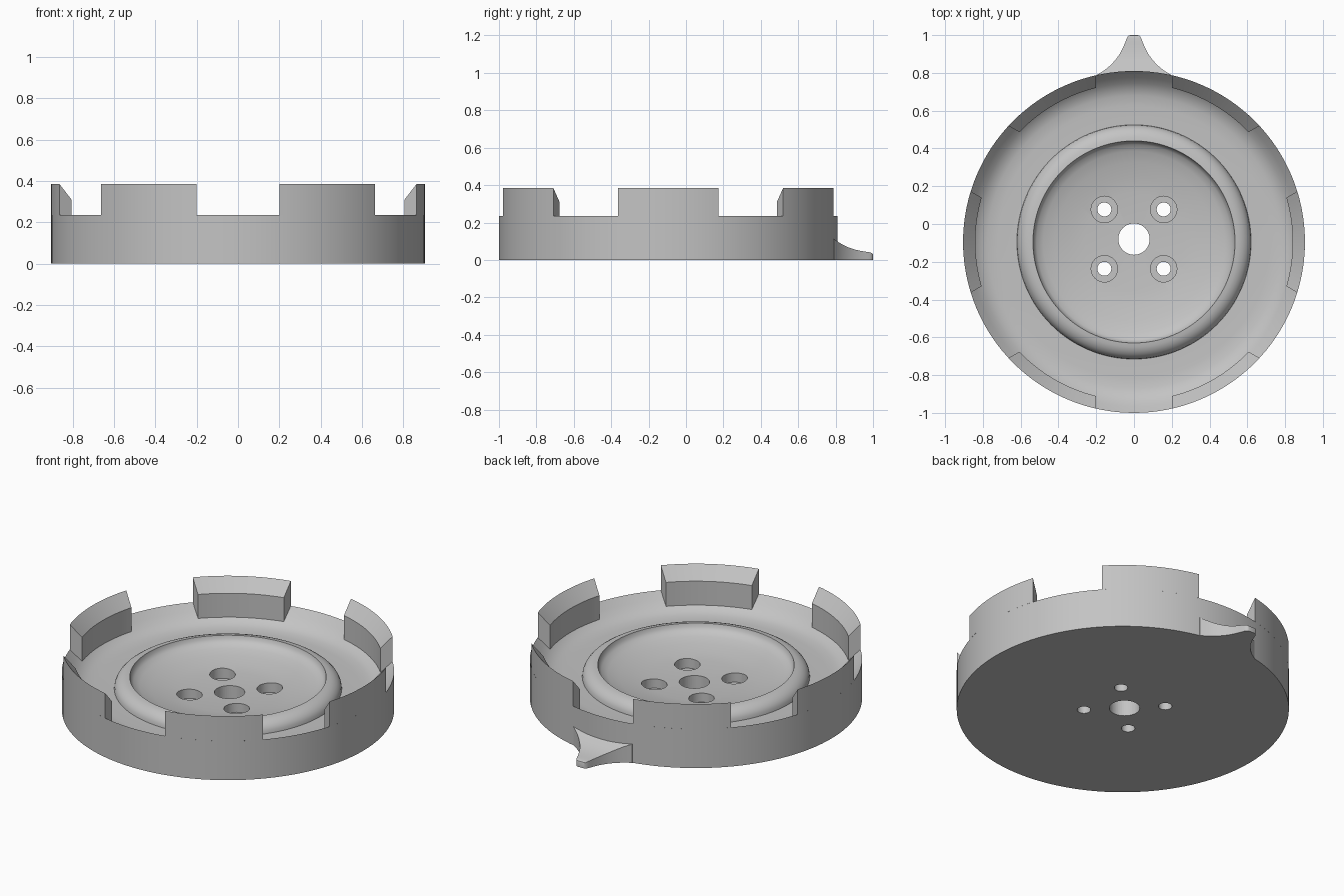
import bpy, bmesh
from math import sin, cos, asin, pi, radians

if "Cube" in bpy.data.objects:
    bpy.data.objects.remove(bpy.data.objects["Cube"])

CY = -0.095      # centre of the round body
R = 0.905        # outer radius
HOLE_Y = -0.08   # centre of the hole pattern

grey = bpy.data.materials.new("plain grey")
grey.use_nodes = True
grey.diffuse_color = (0.55, 0.55, 0.55, 1)
grey.node_tree.nodes["Principled BSDF"].inputs["Base Color"].default_value = (0.55, 0.55, 0.55, 1)


def finish(name, bm):
    bmesh.ops.remove_doubles(bm, verts=bm.verts, dist=1e-5)
    bmesh.ops.recalc_face_normals(bm, faces=bm.faces)
    mesh = bpy.data.meshes.new(name)
    bm.to_mesh(mesh)
    bm.free()
    mesh.materials.append(grey)
    obj = bpy.data.objects.new(name, mesh)
    bpy.context.collection.objects.link(obj)
    return obj


def smooth(obj):
    bpy.ops.object.select_all(action='DESELECT')
    obj.select_set(True)
    bpy.context.view_layer.objects.active = obj
    bpy.ops.object.shade_smooth_by_angle(angle=radians(30))


def lathe(name, profile, centre, steps):
    bm = bmesh.new()
    verts = [bm.verts.new((r, 0, z)) for r, z in profile]
    edges = [bm.edges.new(pair) for pair in zip(verts, verts[1:])]
    bmesh.ops.spin(bm, geom=verts + edges, cent=(0, 0, 0), axis=(0, 0, 1),
                   angle=2 * pi, steps=steps)
    bmesh.ops.translate(bm, verts=bm.verts, vec=(centre[0], centre[1], 0))
    return finish(name, bm)


def bridge_rings(bm, rings):
    # skin successive closed sections and cap both ends
    loops = [[bm.verts.new(p) for p in ring] for ring in rings]
    for a, b in zip(loops, loops[1:]):
        for i in range(len(a)):
            j = (i + 1) % len(a)
            bm.faces.new((a[i], a[j], b[j], b[i]))
    bm.faces.new(loops[0])
    bm.faces.new(loops[-1])


# Round body: outer wall, bowl slope, moat, rounded ring and shallow dish
slope = [(R, 0), (R, 0.235), (0.87, 0.195), (0.84, 0.166), (0.81, 0.147),
         (0.775, 0.135), (0.72, 0.131), (0.62, 0.13)]
ring = [(0.535 + 0.085 * cos(t * pi / 12), 0.13 + 0.07 * sin(t * pi / 12)) for t in range(1, 7)]
dish = [(0.53, 0.18), (0.515, 0.163), (0.48, 0.147), (0.42, 0.132),
        (0.34, 0.116), (0.26, 0.106), (0, 0.1)]
body = lathe("round_body", [(0, 0)] + slope + ring + dish, (0, CY), 128)

# Centre bore and four counterbored screw holes
cutters = [lathe("centre_bore", [(0, -0.1), (0.083, -0.1), (0.083, 0.4), (0, 0.4)], (0, HOLE_Y), 48)]
for sx in (-1, 1):
    for sy in (-1, 1):
        cutters.append(lathe("screw_hole_cutter",
                             [(0, -0.1), (0.037, -0.1), (0.037, 0.05), (0.07, 0.05), (0.07, 0.4), (0, 0.4)],
                             (sx * 0.157, HOLE_Y + sy * 0.157), 32))
bpy.context.view_layer.objects.active = body
for cutter in cutters:
    cutter.hide_render = True
    mod = body.modifiers.new("hole", 'BOOLEAN')
    mod.operation, mod.solver, mod.object = 'DIFFERENCE', 'EXACT', cutter
    bpy.ops.object.modifier_apply(modifier=mod.name)
    bpy.data.objects.remove(cutter)
smooth(body)

# Six rim teeth, separated by straight parallel-sided slots
section = [(R, 0.235), (R, 0.385), (0.84, 0.31), (0.84, 0.166)]
for k in range(6):
    bm = bmesh.new()
    rings = []
    for i in range(17):
        t = i / 8 - 1
        points = []
        for r, z in section:
            a = k * pi / 3 + t * (pi / 6 - asin(0.2 / r))
            points.append((r * cos(a), CY + r * sin(a), z))
        rings.append(points)
    bridge_rings(bm, rings)
    smooth(finish("rim_tooth_%d" % (k + 1), bm))

# Flared pointer at the back: (y, half width, height) sections
flare = [(0.74, 0.21, 0.12), (0.79, 0.195, 0.112), (0.815, 0.155, 0.095), (0.84, 0.125, 0.08),
         (0.87, 0.097, 0.066), (0.9, 0.076, 0.056), (0.93, 0.06, 0.049), (0.96, 0.047, 0.044),
         (0.98, 0.04, 0.041), (0.99, 0.035, 0.038), (0.997, 0.028, 0.034), (1.0, 0.02, 0.028)]
bm = bmesh.new()
bridge_rings(bm, [[(-w, y, 0), (w, y, 0), (w, y, h), (-w, y, h)] for y, w, h in flare])
smooth(finish("pointer", bm))
